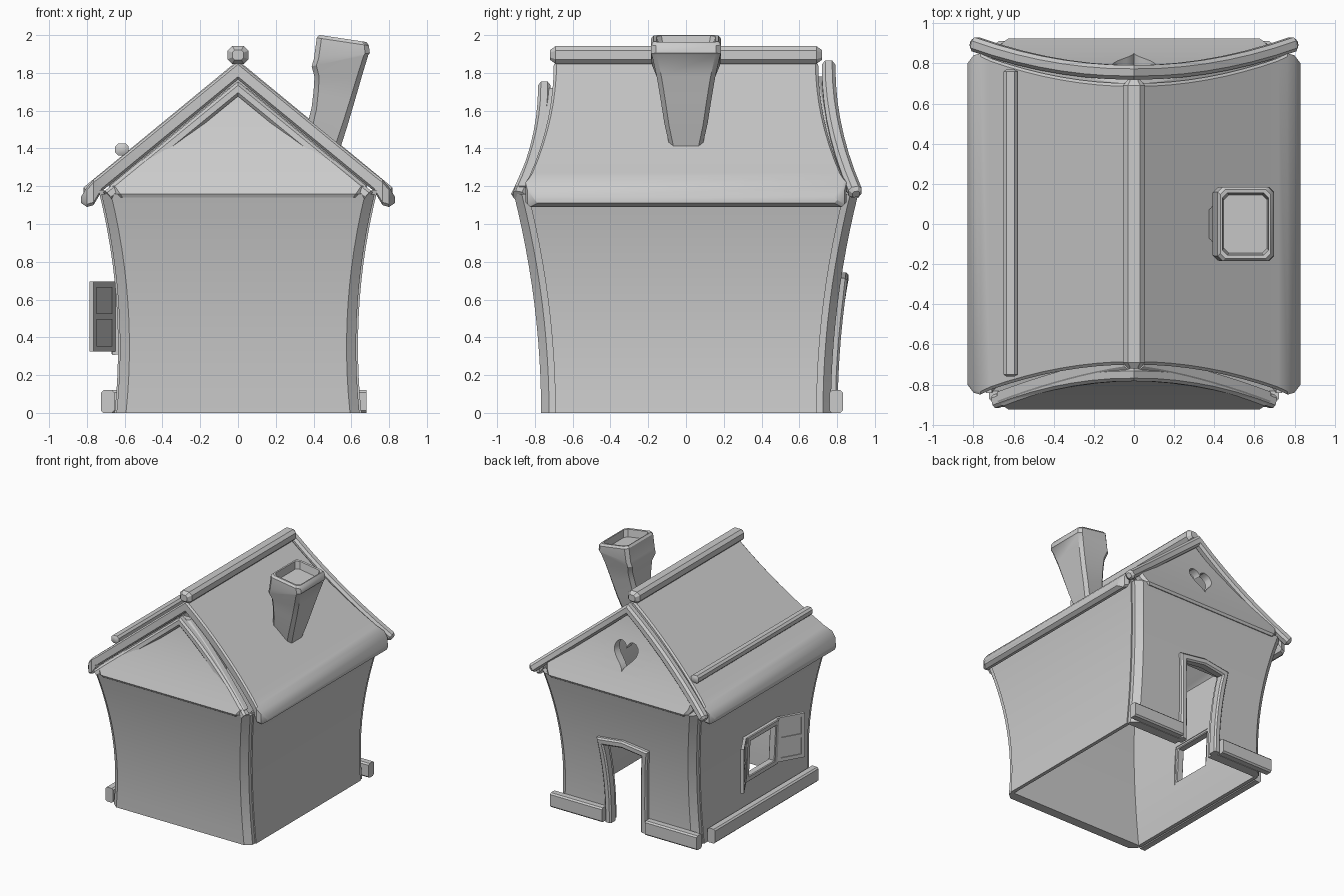
import bpy, bmesh, math
from mathutils import Vector, Matrix

cube = bpy.data.objects.get("Cube")
if cube:
    bpy.data.objects.remove(cube, do_unlink=True)

GREY = (0.6, 0.6, 0.6, 1)
mat = bpy.data.materials.new("plain grey")
mat.use_nodes = True
mat.diffuse_color = GREY
mat.node_tree.nodes["Principled BSDF"].inputs["Base Color"].default_value = GREY


def finish(name, bm):
    bmesh.ops.recalc_face_normals(bm, faces=bm.faces)
    mesh = bpy.data.meshes.new(name)
    bm.to_mesh(mesh)
    bm.free()
    ob = bpy.data.objects.new(name, mesh)
    mesh.materials.append(mat)
    bpy.context.collection.objects.link(ob)
    smooth(ob)
    return ob


def smooth(ob):
    bpy.ops.object.select_all(action='DESELECT')
    ob.select_set(True)
    bpy.context.view_layer.objects.active = ob
    bpy.ops.object.shade_smooth_by_angle(angle=math.radians(32))


def loft(name, rings, closed=False):
    """Skin a list of equal rings, capping the ends unless closed."""
    bm = bmesh.new()
    vs = [[bm.verts.new(p) for p in r] for r in rings]
    n = len(vs[0])
    pairs = list(zip(vs, vs[1:])) + ([(vs[-1], vs[0])] if closed else [])
    for a, b in pairs:
        for i in range(n):
            j = (i + 1) % n
            bm.faces.new((a[i], a[j], b[j], b[i]))
    if not closed:
        bm.faces.new(vs[0])
        bm.faces.new(vs[-1])
    return finish(name, bm)


def rect(w, h, c):
    """Rectangle outline with clipped corners, half sizes w and h."""
    return [(w - c, -h), (w, c - h), (w, h - c), (w - c, h),
            (c - w, h), (-w, h - c), (-w, c - h), (c - w, -h)]


def sweep(name, path, w, d, hint, c=0.012, closed=False, taper=0.0):
    """Sweep a clipped rectangle along a path; d is measured along hint."""
    path, hint = [Vector(p) for p in path], Vector(hint)
    n, rings = len(path), []
    for i, p in enumerate(path):
        a = path[i - 1] if (i or closed) else p
        b = path[(i + 1) % n] if (i < n - 1 or closed) else p
        t1, t2 = (p - a).normalized(), (b - p).normalized()
        t = (t1 + t2).normalized()
        up = (hint - t * hint.dot(t)).normalized()
        side = t.cross(up)
        miter = 1 / max(0.5, t.dot(t2 if t2.length else t1))
        rings.append([p + side * u * miter + up * v for u, v in rect(w, d, c)])
    if taper:
        for end, nxt in ((0, 1), (-1, -2)):
            out = (path[end] - path[nxt]).normalized() * taper
            tip = [path[end] + (q - path[end]) * 0.55 + out for q in rings[end]]
            rings.insert(0, tip) if end == 0 else rings.append(tip)
    return loft(name, rings, closed)


def boxes(name, parts, matrix=Matrix()):
    bm = bmesh.new()
    for centre, size in parts:
        m = matrix @ Matrix.Translation(centre) @ Matrix.Diagonal((*size, 1))
        bmesh.ops.create_cube(bm, size=1, matrix=m)
    return finish(name, bm)


def cut(ob, cutter):
    cutter.hide_render = True
    mod = ob.modifiers.new("opening", 'BOOLEAN')
    mod.object, mod.solver = cutter, 'EXACT'
    bpy.context.view_layer.objects.active = ob
    bpy.ops.object.modifier_apply(modifier=mod.name)
    bpy.data.objects.remove(cutter, do_unlink=True)
    smooth(ob)


def steps(a, b, n):
    return [a + (b - a) * i / n for i in range(n + 1)]


# Bowed house outline: half width, half depth and gable lean by height
def half_x(z): return 0.635 + 0.15 * (z - 0.35) ** 2
def half_y(z): return 0.767 + 0.14 * (z / 1.14) ** 2
def lean(z): return 0.72 + 0.21 * (max(0, 1.85 - z) / 0.7) ** 1.6


def slab(w, y, depth, c, z, s):
    """Ring of an end wall with its outer corners clipped."""
    return [(-w, s * (y - depth), z), (w, s * (y - depth), z), (w, s * (y - c), z),
            (w - c * 1.2, s * y, z), (c * 1.2 - w, s * y, z), (-w, s * (y - c), z)]


# End walls and side walls
walls = {}
for name, s in (("front", -1), ("back", 1)):
    walls[name] = loft(name + "_wall", [
        slab(half_x(z) - 0.01, half_y(z), 0.08, 0.042, z, s) for z in steps(0, 1.16, 12)])
for name, s in (("right", -1), ("left", 1)):
    walls[name] = loft(name + "_wall", [
        [(s * (half_x(z) - k), e * (half_y(z) - 0.075), z)
         for k, e in ((0, -1), (0, 1), (0.03, 1), (0.03, -1))] for z in steps(0, 1.18, 12)])

# Gables, leaning inward towards the ridge
for name, s, top in (("front", -1, 1.76), ("back", 1, 1.82)):
    rings = []
    for z in [1.14, 1.16, 1.2] + steps(1.25, top - 0.04, 8):
        w = min((top - z) / 0.82, 0.64 + (z - 1.14) * 0.7)
        y = lean(z) - (0.02 if z < 1.15 else 0)
        rings.append(slab(w, y, 0.07, 0.025, z, s))
    walls[name + "_gable"] = loft(name + "_gable", rings)

# Heart opening in the back gable
heart = []
for i in range(28):
    a = 2 * math.pi * i / 28
    heart.append((0.0068 * 16 * math.sin(a) ** 3,
                  1.46 + 0.0078 * (13 * math.cos(a) - 5 * math.cos(2 * a)
                                   - 2 * math.cos(3 * a) - math.cos(4 * a))))
cut(walls["back_gable"], loft("heart_cutter", [[(x, y, z) for x, z in heart] for y in (0.5, 1.2)]))


# Doorway and its frame
def door_x(z): return 0.165 + 0.11 * max(0, z - 0.08) ** 2


cut(walls["back"], loft("door_cutter", [
    [(-door_x(z), 0.5, z), (door_x(z), 0.5, z), (door_x(z), 1.2, z), (-door_x(z), 1.2, z)]
    for z in steps(-0.1, 0.7, 8)]))
jamb = [(door_x(z), half_y(z) - 0.002, z) for z in steps(0, 0.69, 7)]
lintel = [(0, half_y(0.71), 0.715)]
sweep("door_frame", jamb + lintel + [(-x, y, z) for x, y, z in reversed(jamb)],
      0.028, 0.038, (0, 1, 0))

# Window opening, frame and two open shutters
WY, WZ, WW, WH = -0.05, 0.5, 0.19, 0.17
cut(walls["right"], boxes("window_cutter", [((-0.65, WY, WZ), (0.5, 2 * WW, 2 * WH))]))
sweep("window_frame", [(-half_x(WZ + b * WH) - 0.005, WY + a * WW, WZ + b * WH)
                       for a, b in ((-1, -1), (1, -1), (1, 1), (-1, 1))],
      0.022, 0.03, (1, 0, 0), 0.006, closed=True)
SW, SH = 0.23, 0.37
parts = [((SW / 2, 0, 0), (SW - 0.02, 0.01, SH - 0.02))]
parts += [((u, 0, 0), (0.03, 0.026, SH)) for u in (0.015, SW - 0.015)]
parts += [((SW / 2, 0, v), (SW, 0.024, 0.03)) for v in (0.015 - SH / 2, 0, SH / 2 - 0.015)]
for name, s in (("back", 1), ("front", -1)):
    turn = Matrix.Translation((-0.66, WY + s * (WW + 0.02), 0.51)) @ \
        Matrix.Rotation(math.pi - s * math.radians(60), 4, 'Z')
    boxes(name + "_shutter", parts, turn)

# Baseboards
for name, s in (("left", 1), ("right", -1)):
    sweep(name + "_back_baseboard", [(s * 0.2, 0.795, 0.06), (s * 0.68, 0.795, 0.06)],
          0.06, 0.035, (0, 1, 0))
sweep("side_baseboard", [(-0.69, -0.72, 0.06), (-0.69, 0.65, 0.06)], 0.06, 0.035, (1, 0, 0))

# Roof, thicker and rounded over at the eaves
rings = []
half = [(x, 0.70 + 0.15 * (x / 0.78) ** 2, 1.86 - 0.82 * x, 1.765 - 0.82 * x)
        for x in steps(0, 0.72, 8)]
half += [(0.765, 0.85, 1.235, 1.1), (0.80, 0.84, 1.195, 1.09), (0.83, 0.80, 1.145, 1.11)]
for s, row in [(-1, r) for r in reversed(half[1:])] + [(1, r) for r in half]:
    x, h, top, low = row
    mid, tall = (top + low) / 2, (top - low) / 2
    rings.append([(s * x, u, mid + v) for u, v in rect(h, tall, 0.015)])
loft("roof", rings)

# Curved trims under the roof ends
xs = steps(-1, 1, 14)
sweep("front_trim", [(0.69 * t, -0.75 - 0.135 * t * t, 1.715 - 0.566 * abs(t)) for t in xs],
      0.03, 0.033, (0, 1, 0), 0.015)
sweep("back_trim", [(0.79 * t, 0.755 + 0.14 * t * t, 1.82 - 0.65 * abs(t)) for t in xs],
      0.036, 0.036, (0, 1, 0), 0.018, taper=0.02)

# Ridge beam and the batten on the slope
sweep("ridge_beam", [(0, -0.69, 1.895), (0, 0.69, 1.895)], 0.055, 0.047, (0, 0, 1), 0.024, taper=0.03)
sweep("roof_batten", [(-0.615, -0.75, 1.395), (-0.615, 0.76, 1.395)],
      0.035, 0.032, (0, 0, 1), 0.016, taper=0.01)

# Crooked chimney: centre x, half x, half y, height, tilt
rings = []
for cx, hx, hy, z, tilt in ((0.45, 0.085, 0.085, 1.45, 0.82), (0.485, 0.095, 0.115, 1.57, 0.5),
                            (0.51, 0.11, 0.135, 1.68, 0.2), (0.53, 0.125, 0.155, 1.78, 0),
                            (0.54, 0.15, 0.18, 1.865, -0.2), (0.55, 0.148, 0.185, 1.89, -0.1),
                            (0.555, 0.138, 0.185, 1.965, 0.15), (0.555, 0.125, 0.172, 1.982, 0.15),
                            (0.555, 0.115, 0.155, 1.98, 0.15), (0.555, 0.108, 0.145, 1.92, 0.15)):
    rings.append([(cx + u, v, z - tilt * u) for u, v in rect(hx, hy, 0.025)])
loft("chimney", rings)
